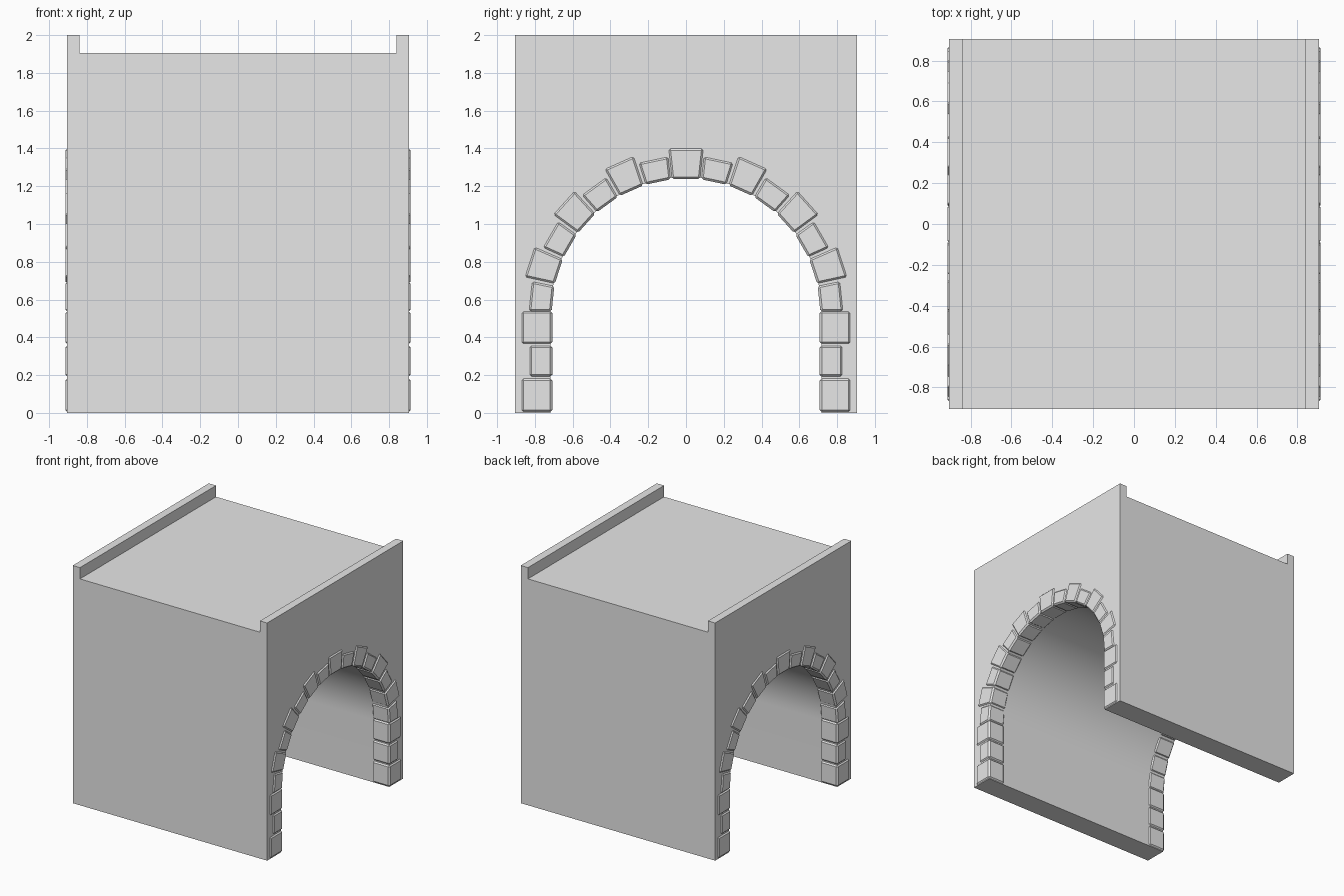
import bpy, bmesh
from math import sin, cos, pi, radians

if "Cube" in bpy.data.objects:
    bpy.data.objects.remove(bpy.data.objects["Cube"])

HALF = 0.905      # half width of the block
SPRING = 0.53     # height where the arch begins
BORE = 0.718      # tunnel radius
INNER = 0.708     # inner face of the stones

stone_grey = bpy.data.materials.new("stone_grey")
stone_grey.use_nodes = True
stone_grey.diffuse_color = (0.8, 0.8, 0.8, 1)
stone_grey.node_tree.nodes["Principled BSDF"].inputs["Base Color"].default_value = (0.8, 0.8, 0.8, 1)


def prism(bm, outline, x0, x1):
    """Extrude a (y, z) outline along x."""
    ends = [[bm.verts.new((x, y, z)) for y, z in outline] for x in (x0, x1)]
    for end in ends:
        bm.faces.new(end)
    n = len(outline)
    for i in range(n):
        j = (i + 1) % n
        bm.faces.new((ends[0][i], ends[0][j], ends[1][j], ends[1][i]))


def make_object(name, bm):
    bmesh.ops.recalc_face_normals(bm, faces=bm.faces)
    mesh = bpy.data.meshes.new(name)
    bm.to_mesh(mesh)
    bm.free()
    mesh.materials.append(stone_grey)
    obj = bpy.data.objects.new(name, mesh)
    bpy.context.collection.objects.link(obj)
    return obj


def activate(obj):
    bpy.ops.object.select_all(action='DESELECT')
    obj.select_set(True)
    bpy.context.view_layer.objects.active = obj


# Block with an arched tunnel running along x
steps = 48
arch = [(BORE * cos(pi * i / steps), SPRING + BORE * sin(pi * i / steps))
        for i in range(steps + 1)]
outline = [(HALF, 0), (BORE, 0)] + arch + [(-BORE, 0), (-HALF, 0), (-HALF, 2), (HALF, 2)]
bm = bmesh.new()
prism(bm, outline, -HALF, HALF)
block = make_object("tunnel_block", bm)

# Sunken roof deck, leaving a parapet over each portal
bm = bmesh.new()
prism(bm, [(-1, 1.905), (1, 1.905), (1, 2.2), (-1, 2.2)], -0.838, 0.838)
cutter = make_object("roof_cutter", bm)
cutter.hide_render = True
cut = block.modifiers.new("roof_cut", 'BOOLEAN')
cut.operation = 'DIFFERENCE'
cut.solver = 'EXACT'
cut.object = cutter
activate(block)
bpy.ops.object.modifier_apply(modifier=cut.name)
bpy.data.objects.remove(cutter)
bpy.ops.object.shade_smooth_by_angle(angle=radians(30))

# Portal stones: alternating long and short blocks
LONG, SHORT = 0.872, 0.83
bm = bmesh.new()


def stone(points):
    prism(bm, points, 0.755, 0.914)


for side in (-1, 1):
    for i, (low, high) in enumerate(((0.004, 0.184), (0.19, 0.358), (0.364, 0.54))):
        outer = SHORT if i == 1 else LONG
        stone([(side * INNER, low), (side * outer, low),
               (side * outer, high), (side * INNER, high)])

for k in range(-7, 8):
    middle = radians(12 * k)
    outer = SHORT if k % 2 else LONG
    half = radians(6.2 if k == 0 else 5.65)
    corners = [(INNER, -half), (outer, -half), (outer, half), (INNER, half)]
    stone([(r / cos(half) * sin(middle + a), SPRING + r / cos(half) * cos(middle + a))
           for r, a in corners])

stones = make_object("portal_stones", bm)
bevel = stones.modifiers.new("chamfer", 'BEVEL')
bevel.width = 0.012
bevel.segments = 1
bevel.limit_method = 'ANGLE'
mirror = stones.modifiers.new("both_portals", 'MIRROR')
mirror.use_axis = (True, False, False)
mirror.use_mirror_merge = False
